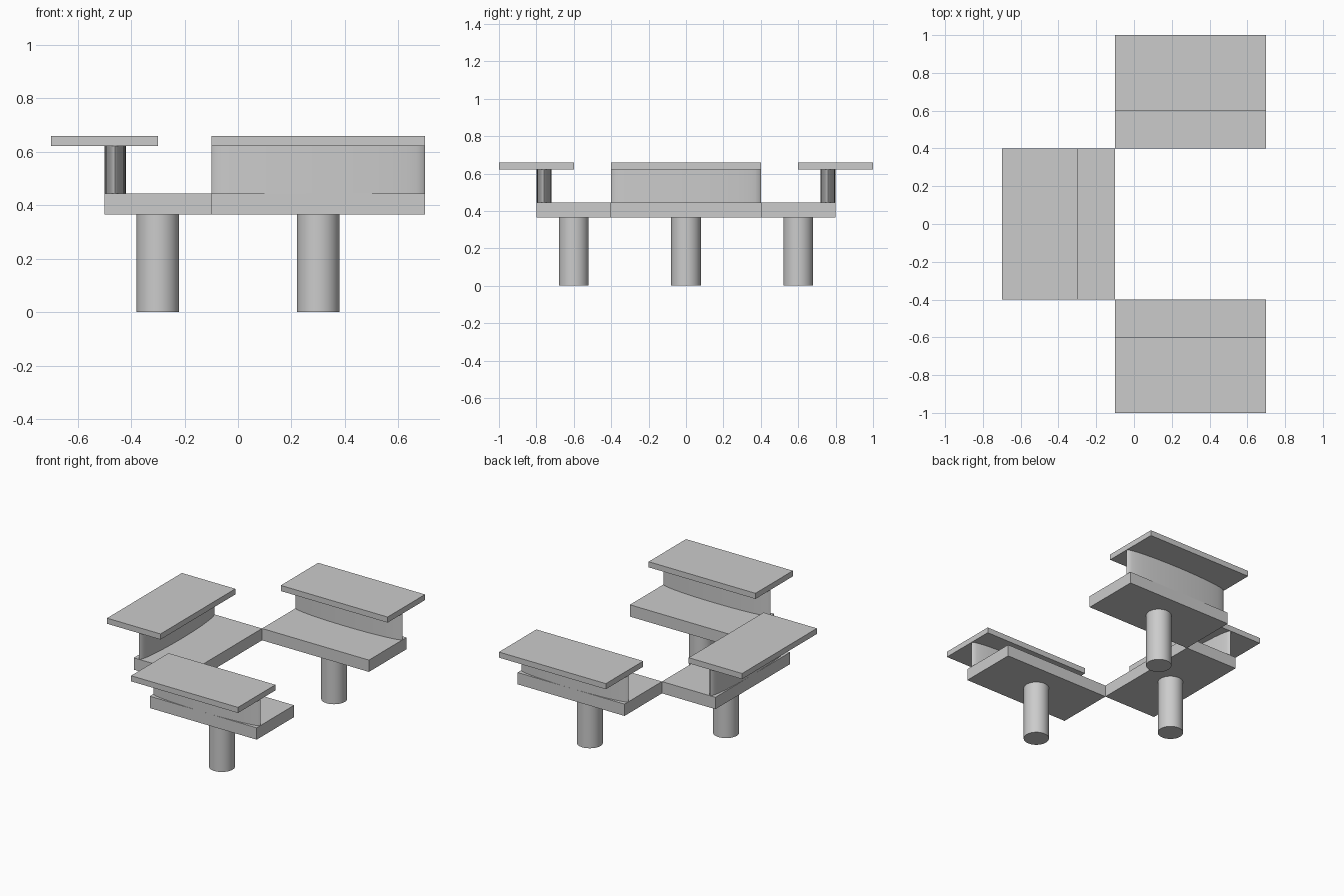
import bpy, math
from mathutils import Matrix

if "Cube" in bpy.data.objects:
    bpy.data.objects.remove(bpy.data.objects["Cube"])

SEAT_LO, SEAT_HI, TOP_LO, TOP_HI = 0.365, 0.445, 0.622, 0.66


def box(name, lo, hi, place):
    bpy.ops.mesh.primitive_cube_add(size=1)
    ob = bpy.context.object
    ob.name = name
    centre = [(a + b) / 2 for a, b in zip(lo, hi)]
    size = [b - a for a, b in zip(lo, hi)]
    ob.data.transform(place @ Matrix.Translation(centre) @ Matrix.Diagonal((*size, 1)))


def column(name, rx, ry, y, z0, z1, place):
    bpy.ops.mesh.primitive_cylinder_add(vertices=32, radius=1, depth=1)
    ob = bpy.context.object
    ob.name = name
    ob.data.transform(place @ Matrix.Translation((0, y, (z0 + z1) / 2))
                      @ Matrix.Diagonal((rx, ry, z1 - z0, 1)))
    bpy.ops.object.shade_smooth_by_angle(angle=math.radians(30))


def bench(side, x, y, turn):
    # Local frame: centred on the leg, +y points outward to the raised shelf
    place = Matrix.Translation((x, y, 0)) @ Matrix.Rotation(math.radians(turn), 4, 'Z')
    column(side + "_leg", 0.08, 0.08, 0, 0, SEAT_LO, place)
    box(side + "_seat", (-0.4, -0.2, SEAT_LO), (0.4, 0.2, SEAT_HI), place)
    # Elliptical back support carrying the shelf
    column(side + "_back_support", 0.4, 0.04, 0.16, SEAT_HI, TOP_LO, place)
    box(side + "_top_shelf", (-0.4, 0, TOP_LO), (0.4, 0.4, TOP_HI), place)


# Three benches around an open square
bench("back", 0.3, 0.6, 0)
bench("left", -0.3, 0, 90)
bench("front", 0.3, -0.6, 180)
